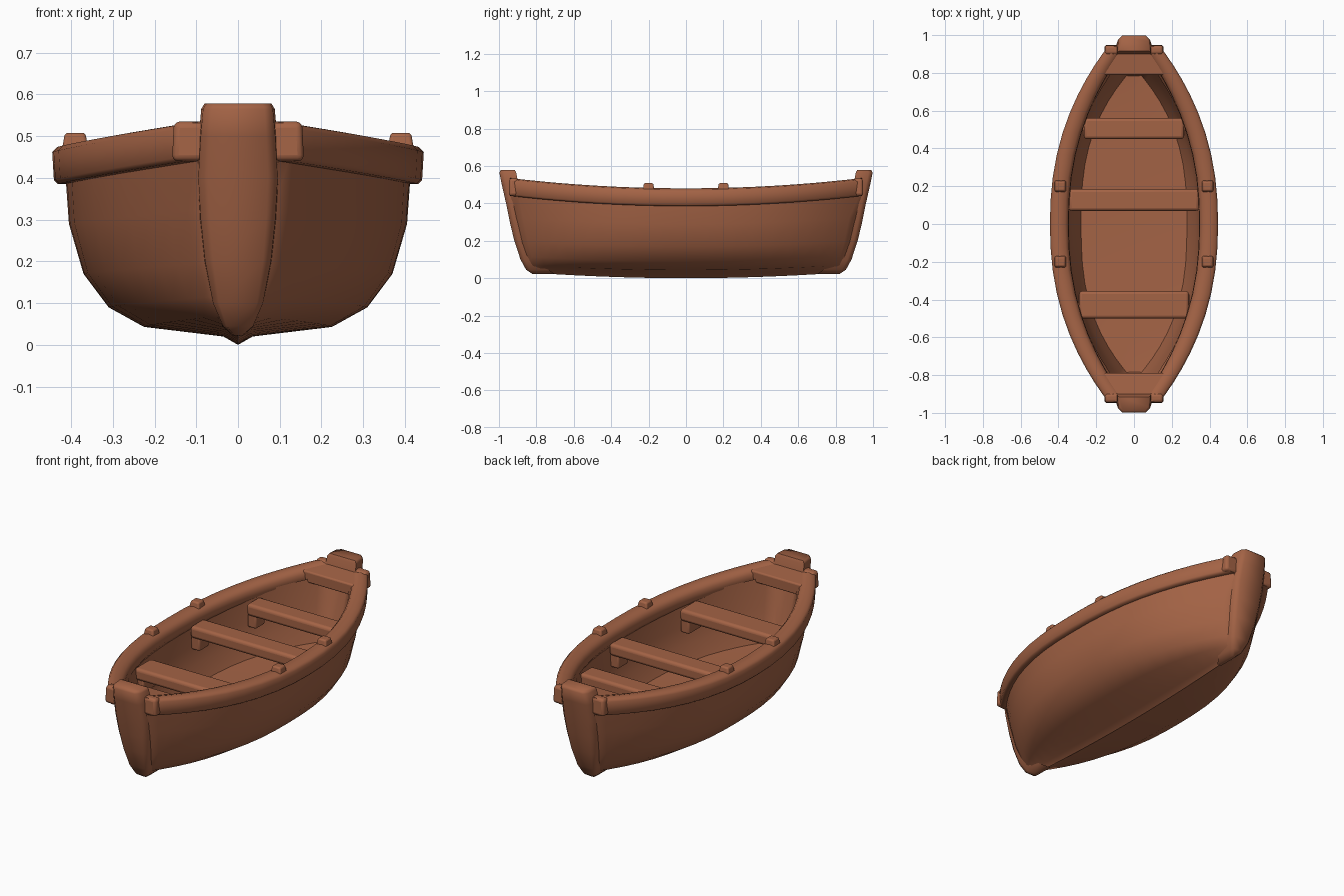
import bpy, bmesh, math

if "Cube" in bpy.data.objects:
    bpy.data.objects.remove(bpy.data.objects["Cube"])

wood = bpy.data.materials.new("brown wood")
wood.diffuse_color = (0.37, 0.125, 0.06, 1)
wood.use_nodes = True
wood.node_tree.nodes["Principled BSDF"].inputs["Base Color"].default_value = wood.diffuse_color


def finish(name, bm, angle=40, bevel=0.0):
    """Turn a bmesh into a named, coloured, smooth-shaded object."""
    bmesh.ops.recalc_face_normals(bm, faces=bm.faces)
    me = bpy.data.meshes.new(name)
    bm.to_mesh(me)
    bm.free()
    ob = bpy.data.objects.new(name, me)
    bpy.context.collection.objects.link(ob)
    me.materials.append(wood)
    bpy.ops.object.select_all(action='DESELECT')
    ob.select_set(True)
    bpy.context.view_layer.objects.active = ob
    if bevel:
        m = ob.modifiers.new("bevel", 'BEVEL')
        m.width, m.segments = bevel, 3
    bpy.ops.object.shade_smooth_by_angle(angle=math.radians(angle))
    return ob


def loft(bm, rings, closed):
    """Skin a list of equal-length rings and cap both ends."""
    vs = [[bm.verts.new(p) for p in r] for r in rings]
    n = len(vs[0])
    for a, b in zip(vs, vs[1:]):
        for i in range(n if closed else n - 1):
            j = (i + 1) % n
            bm.faces.new((a[i], a[j], b[j], b[i]))
    bm.faces.new(vs[0])
    bm.faces.new(vs[-1])


def box(name, x0, x1, y0, y1, z0, z1, taper=1.0, bevel=0.01):
    """Box whose top may be narrower than its base."""
    cx, cy, hx, hy = (x0 + x1) / 2, (y0 + y1) / 2, (x1 - x0) / 2, (y1 - y0) / 2
    rings = [[(cx + sx * hx * t, cy + sy * hy * t, z)
              for sx, sy in ((-1, -1), (1, -1), (1, 1), (-1, 1))]
             for z, t in ((z0, 1), (z1, taper))]
    bm = bmesh.new()
    loft(bm, rings, True)
    return finish(name, bm, 40, bevel)


STATIONS = [math.sin(math.pi / 2 * i / 10) * 0.6 + 0.4 * i / 10 for i in range(-10, 11)]


def sheer(y):
    return 0.055 * (y / 0.94) ** 2


def shell(name, half, len_low, len_high, rocker, full_low):
    """half: (mid half-width, end half-width, z) from centreline to rim."""
    full = [(-x, -e, z) for x, e, z in reversed(half) if x > 0] + list(half)
    rings = []
    for s in STATIONS:
        ring = []
        for x, e, z in full:
            k = z / 0.43
            y = s * (len_low + (len_high - len_low) * k ** 0.75)
            p = full_low + (2.3 - full_low) * k
            ring.append((e + (x - e) * (1 - abs(s) ** p), y,
                         z + sheer(y) * k ** 2 + rocker * s * s * (1 - k)))
        rings.append(ring)
    bm = bmesh.new()
    loft(bm, rings, False)
    return finish(name, bm, 50)


# hull outside with its keel ridge, and hull lining with the floor
shell("hull", [(0, 0, 0.0), (0.035, 0.012, 0.02), (0.225, 0.03, 0.043),
               (0.31, 0.05, 0.09), (0.37, 0.07, 0.17), (0.405, 0.085, 0.29),
               (0.415, 0.1, 0.43)], 0.83, 0.945, 0.03, 2.7)
lining = shell("hull_lining", [(0, 0, 0.125), (0.28, 0.03, 0.13), (0.325, 0.04, 0.21),
                               (0.348, 0.05, 0.3), (0.365, 0.06, 0.43)], 0.74, 0.88, 0.02, 2.9)
lining.data.flip_normals()

# gunwale rails, both sides
PROFILE = [(0.0, 0.462), (-0.004, 0.395), (-0.014, 0.385), (-0.04, 0.385), (-0.085, 0.395),
           (-0.1, 0.42), (-0.097, 0.455), (-0.08, 0.474), (-0.045, 0.48), (-0.012, 0.474)]
for side, label in ((-1, "left"), (1, "right")):
    rings = []
    for s in STATIONS:
        y = s * 0.94
        w = 0.445 - 0.345 * abs(y) ** 2.25 - 0.01 * abs(y) ** 6
        rings.append([(side * (w + dx), y, z + sheer(y)) for dx, z in PROFILE])
    bm = bmesh.new()
    loft(bm, rings, True)
    finish(label + "_gunwale", bm, 50)
    # oar rests
    for y in (-0.2, 0.2):
        box(label + "_oar_rest", side * 0.39 - 0.034, side * 0.39 + 0.034,
            y - 0.034, y + 0.034, 0.455, 0.508, 0.72, 0.008)

# stem posts, decks and rail end blocks, at bow and stern
STEM = [(0.022, 0.012, 0.82, 0.12), (0.045, 0.038, 0.855, 0.12), (0.1, 0.063, 0.885, 0.12),
        (0.2, 0.083, 0.918, 0.11), (0.3, 0.094, 0.942, 0.1), (0.4, 0.1, 0.962, 0.09),
        (0.5, 0.094, 0.985, 0.09), (0.565, 0.088, 0.998, 0.09), (0.578, 0.08, 0.99, 0.075)]
for end, label in ((-1, "bow"), (1, "stern")):
    rings = []
    for z, w, y, d in STEM:
        half = [(w * 0.72, y), (w * 0.95, y - 0.022), (w, y - d)]
        pts = half + [(-x, yy) for x, yy in reversed(half)]
        rings.append([(x, end * yy, z) for x, yy in pts])
    bm = bmesh.new()
    loft(bm, rings, True)
    finish(label + "_post", bm, 60)

    outline = [(0.17, 0.79), (0.13, 0.93), (-0.13, 0.93), (-0.17, 0.79)]
    bm = bmesh.new()
    loft(bm, [[(x, end * y, z + sheer(y)) for x, y in outline] for z in (0.41, 0.472)], True)
    finish(label + "_deck", bm, 30, 0.008)

    for side in (-1, 1):
        xs = sorted((side * 0.07, side * 0.158))
        ys = sorted((end * 0.895, end * 0.948))
        box(label + "_rail_end", *xs, *ys, 0.44, 0.535, 0.9, 0.015)

# seats with brackets under each end
for label, y0, y1, w in (("front", -0.5, -0.355, 0.29), ("middle", 0.07, 0.185, 0.345),
                         ("rear", 0.45, 0.56, 0.265)):
    box(label + "_seat", -w, w, y0, y1, 0.36, 0.425, 1.0, 0.016)
    for side in (-1, 1):
        xs = sorted((side * (w - 0.05), side * (w + 0.005)))
        box(label + "_seat_bracket", *xs, y0 + 0.015, y1 - 0.015, 0.29, 0.37)
